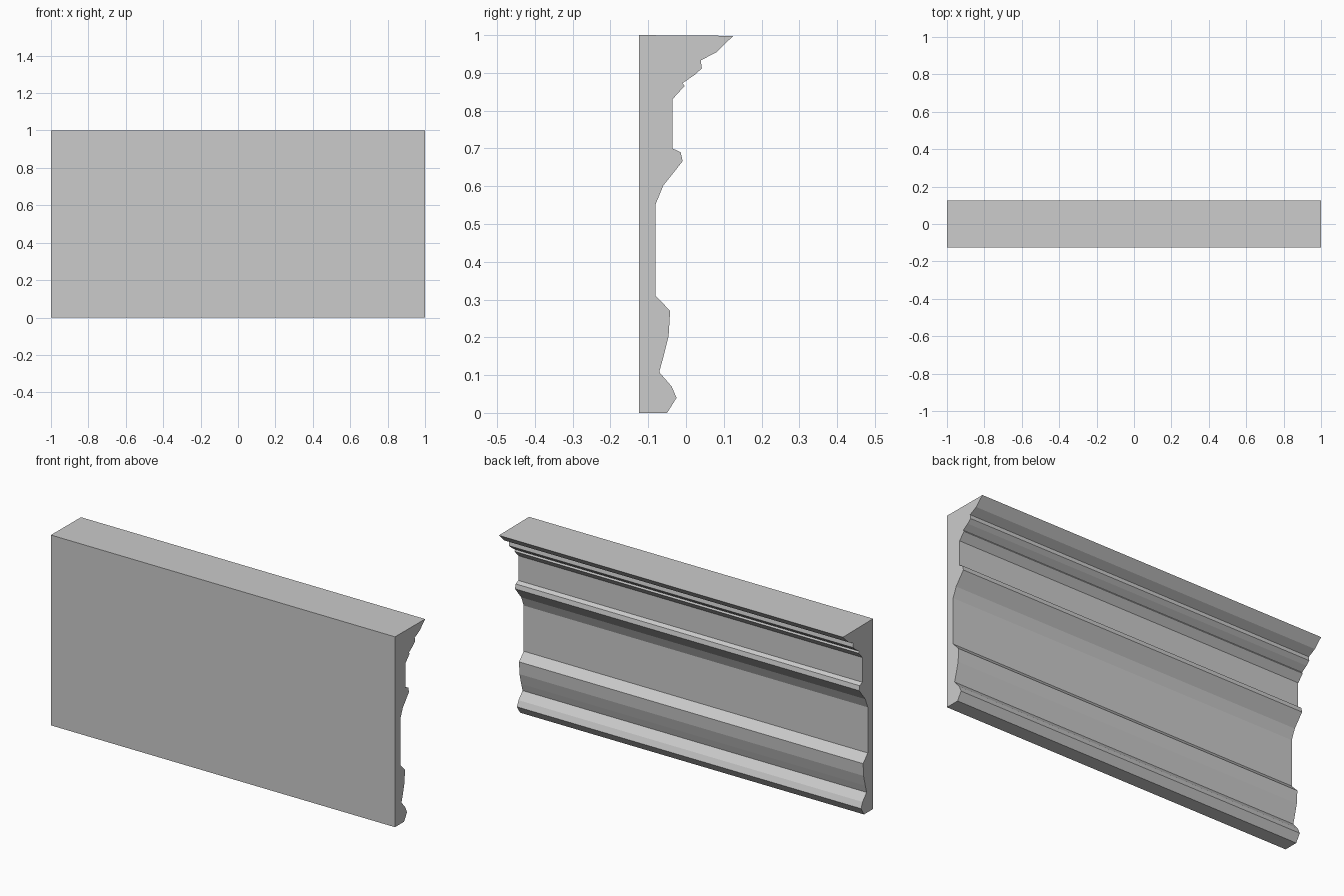
import bpy, bmesh
from mathutils import Vector

if "Cube" in bpy.data.objects:
    bpy.data.objects.remove(bpy.data.objects["Cube"])

HALF_LENGTH = 1.0

# Moulding cross-section (y, z), from the bottom of the back face up to the top
PROFILE = [
    (-0.125, 0.0), (-0.05, 0.0),
    # base bead and skirting curve
    (-0.025, 0.04), (-0.038, 0.07), (-0.071, 0.108), (-0.06, 0.147),
    (-0.046, 0.204), (-0.042, 0.27), (-0.081, 0.311),
    # flat panel and rail
    (-0.081, 0.551), (-0.06, 0.602), (-0.009, 0.666), (-0.014, 0.69),
    (-0.036, 0.70), (-0.036, 0.83),
    # stepped cornice
    (-0.004, 0.865), (-0.009, 0.873), (0.022, 0.894), (0.042, 0.912),
    (0.039, 0.933), (0.081, 0.955), (0.125, 0.998), (-0.125, 1.0),
]

# Extrude the section along x into a closed solid
bm = bmesh.new()
section = bm.faces.new([bm.verts.new((-HALF_LENGTH, y, z)) for y, z in PROFILE])
result = bmesh.ops.extrude_face_region(bm, geom=[section], use_keep_orig=True)
moved = [v for v in result["geom"] if isinstance(v, bmesh.types.BMVert)]
bmesh.ops.translate(bm, verts=moved, vec=Vector((2 * HALF_LENGTH, 0, 0)))
bmesh.ops.recalc_face_normals(bm, faces=bm.faces)

mesh = bpy.data.meshes.new("wall_moulding")
bm.to_mesh(mesh)
bm.free()
bpy.context.collection.objects.link(bpy.data.objects.new("wall_moulding", mesh))
